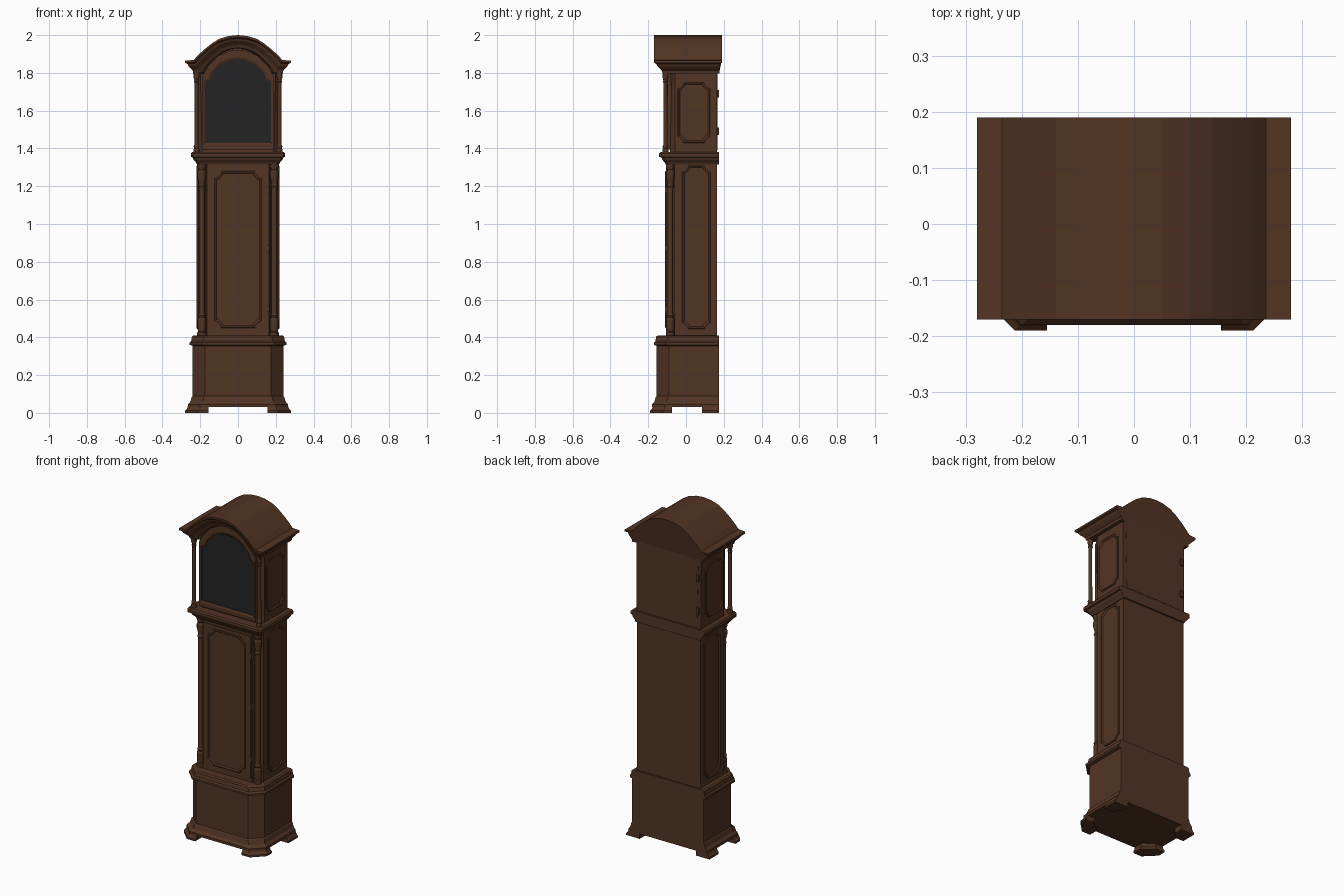
import bpy, bmesh, math

if "Cube" in bpy.data.objects:
    bpy.data.objects.remove(bpy.data.objects["Cube"])


def material(name, rgb):
    m = bpy.data.materials.new(name)
    m.diffuse_color = (*rgb, 1)
    m.use_nodes = True
    m.node_tree.nodes["Principled BSDF"].inputs["Base Color"].default_value = m.diffuse_color
    return m


WOOD = material("dark_brown_wood", (0.085, 0.035, 0.017))
GLASS = material("dark_grey_glass", (0.017, 0.017, 0.017))


def loft(name, rings, closed=True, caps=(True, True), extra=None, mat=WOOD):
    """Skin a list of equal-length point rings."""
    bm = bmesh.new()
    vs = [[bm.verts.new(p) for p in r] for r in rings]
    n = len(rings[0])
    for a, b in zip(vs, vs[1:]):
        for i in range(n if closed else n - 1):
            j = (i + 1) % n
            bm.faces.new((a[i], a[j], b[j], b[i]))
    if closed and caps[0]:
        bm.faces.new(vs[0])
    if closed and caps[1]:
        bm.faces.new(vs[-1])
    if extra:
        bm.faces.new([vs[k][i] for k, i in extra])
    bmesh.ops.remove_doubles(bm, verts=bm.verts, dist=1e-5)
    bmesh.ops.recalc_face_normals(bm, faces=bm.faces)
    me = bpy.data.meshes.new(name)
    bm.to_mesh(me)
    bm.free()
    me.materials.append(mat)
    ob = bpy.data.objects.new(name, me)
    bpy.context.collection.objects.link(ob)
    return ob


def plan(z, w, yf, yb, c):
    """Rectangular plan with chamfered front corners."""
    right = [(w, yb, z), (w, yf + c, z), (w - c, yf, z)]
    return right + [(-x, y, q) for x, y, q in reversed(right)]


def prism(name, pts, y0, y1, mat=WOOD):
    return loft(name, [[(x, y, z) for x, z in pts] for y in (y0, y1)], mat=mat)


def box(name, x0, x1, y0, y1, z0, z1):
    return prism(name, [(x0, z0), (x1, z0), (x1, z1), (x0, z1)], y0, y1)


def mirrored(half):
    """Right half outline, bottom to top centre, completed on the left."""
    return half + [(-x, z) for x, z in reversed(half) if x > 0]


def turned(name, x, y, profile, sides=12):
    rings = [[(x + r * math.cos(2 * math.pi * i / sides),
               y + r * math.sin(2 * math.pi * i / sides), z) for i in range(sides)]
             for r, z in profile]
    ob = loft(name, rings)
    for p in ob.data.polygons:
        p.use_smooth = len(p.vertices) == 4 and abs(p.normal.z) < 0.3
    return ob


def panel(name, place, u0, u1, v0, v1, c=0.03):
    """Raised moulded panel with scooped corners; place(u, v, depth) -> xyz."""
    cu, cv, hu, hv = (u0 + u1) / 2, (v0 + v1) / 2, (u1 - u0) / 2, (v1 - v0) / 2
    rings = []
    for inset, d in ((0, -0.002), (0, 0.004), (0.004, 0.007), (0.009, 0.005), (0.012, 0.001)):
        a, b = hu - inset, hv - inset
        q = [(a, b - c), (a - 0.3 * c, b - 0.85 * c), (a - 0.85 * c, b - 0.3 * c), (a - c, b)]
        pts = q + [(-x, y) for x, y in reversed(q)]
        pts += [(-x, -y) for x, y in pts]
        rings.append([place(cu + x, cv + y, d) for x, y in pts])
    return loft(name, rings)


# Plinth: skirt, box and top moulding
loft("base_skirt", [plan(z, w, yf, 0.175, 0.065) for z, w, yf in
                    ((0.03, 0.265, -0.18), (0.045, 0.265, -0.18), (0.06, 0.252, -0.167),
                     (0.085, 0.245, -0.16), (0.09, 0.24, -0.155))])
loft("base_box", [plan(z, 0.24, -0.155, 0.175, 0.065) for z in (0.085, 0.365)])
loft("base_moulding", [plan(z, w, yf, 0.175, 0.065) for z, w, yf in
                       ((0.355, 0.24, -0.155), (0.36, 0.256, -0.17), (0.372, 0.256, -0.17),
                        (0.38, 0.248, -0.162), (0.403, 0.244, -0.158), (0.41, 0.235, -0.15))])

# Waist (trunk) with rebated front corners for the columns
half = [(0.213, 0.165), (0.213, -0.06), (0.172, -0.06), (0.165, -0.1)]
outline = half + [(-x, y) for x, y in reversed(half)]
loft("waist_body", [[(x, y, z) for x, y in outline] for z in (0.40, 1.33)])
box("waist_door", -0.157, 0.157, -0.105, -0.098, 0.43, 1.30)
panel("waist_door_panel", lambda u, v, d: (u, -0.105 - d, v), -0.125, 0.125, 0.45, 1.28, 0.035)
for z in (0.55, 0.87, 1.18):
    box("waist_door_hinge", 0.155, 0.167, -0.111, -0.1, z - 0.015, z + 0.015)

# Moulding between waist and hood
loft("hood_seat_moulding", [plan(z, w, yf, 0.175, 0.012) for z, w, yf in
                            ((1.315, 0.217, -0.107), (1.325, 0.222, -0.112), (1.34, 0.235, -0.125),
                             (1.352, 0.24, -0.13), (1.355, 0.25, -0.142), (1.372, 0.25, -0.142),
                             (1.38, 0.243, -0.135))])

# Hood body
loft("hood_body", [plan(z, 0.217, -0.085, 0.165, 0.028) for z in (1.37, 1.83)])


def arch(w, drop):
    """Shouldered arch from left to right, scaled to half width w."""
    half_pts = [(0.28, 1.865), (0.235, 1.868), (0.21, 1.895), (0.175, 1.927), (0.14, 1.955),
                (0.10, 1.98), (0.05, 1.995)]
    s = w / 0.28
    pts = [(-x, z) for x, z in half_pts] + [(0, 2.0)] + list(reversed(half_pts))
    return [(x * s, z - drop) for x, z in pts]


prism("hood_tympanum", arch(0.20, 0.05) + [(0.19, 1.39), (-0.19, 1.39)], -0.086, 0.166)

# Arched roof and cornice, skinned from the back edge over the top and under the front
rings = [[(p[0], 0.19, p[1]) for p in [arch(0.28, 0)[0]] + arch(0.28, 0) + [arch(0.28, 0)[-1]]]]
for drop, w, yf, yb in ((0, 0.28, -0.17, 0.19), (0.012, 0.28, -0.17, 0.19),
                        (0.017, 0.268, -0.158, 0.178), (0.03, 0.262, -0.152, 0.178),
                        (0.045, 0.248, -0.136, 0.178), (0.052, 0.24, -0.13, 0.178),
                        (0.068, 0.237, -0.124, 0.178), (0.07, 0.19, -0.07, 0.16)):
    a = arch(w, drop)
    rings.append([(a[0][0], yb, a[0][1])] + [(x, yf, z) for x, z in a] + [(a[-1][0], yb, a[-1][1])])
n = len(rings[0])
back = [(0, i) for i in range(1, n - 1)] + [(k, n - 1) for k in range(2, 9)]
back += [(k, 0) for k in range(8, 1, -1)]
loft("arched_roof_cornice", rings, closed=False, extra=back)

# Hood door: arched frame, inner moulding and glass
outer = mirrored([(0.19, 1.395), (0.19, 1.78), (0.178, 1.80), (0.16, 1.835), (0.105, 1.89),
                  (0.045, 1.917), (0, 1.922)])
mid = mirrored([(0.183, 1.42), (0.183, 1.755), (0.158, 1.77), (0.148, 1.80), (0.095, 1.856),
                (0.042, 1.878), (0, 1.882)])
inner = mirrored([(0.175, 1.43), (0.175, 1.75), (0.15, 1.762), (0.14, 1.795), (0.09, 1.845),
                  (0.04, 1.867), (0, 1.871)])
loft("hood_door_frame", [[(x, y, z) for x, z in o] for o, y in
                         ((outer, -0.084), (outer, -0.105), (mid, -0.105), (mid, -0.109),
                          (inner, -0.104), (inner, -0.086))], caps=(False, False))
prism("hood_glass", inner, -0.097, -0.09, GLASS)

# Back hinges on the hood
for z in (1.49, 1.69):
    box("hood_back_hinge", -0.207, -0.188, 0.16, 0.174, z - 0.02, z + 0.02)

for s, side in ((1, "right"), (-1, "left")):
    # Side panels
    panel(f"waist_side_panel_{side}", lambda u, v, d: (s * (0.213 + d), u, v), -0.02, 0.13, 0.445, 1.31)
    panel(f"hood_side_panel_{side}", lambda u, v, d: (s * (0.217 + d), u, v), -0.045, 0.128, 1.43, 1.75)
    # Waist corner columns
    turned(f"waist_column_{side}", s * 0.192, -0.083,
           [(0.024, 0.40), (0.024, 0.425), (0.019, 0.43), (0.022, 0.445), (0.022, 0.495),
            (0.017, 0.505), (0.021, 0.515), (0.015, 0.525), (0.015, 1.19), (0.02, 1.2),
            (0.016, 1.21), (0.017, 1.225), (0.023, 1.25), (0.023, 1.275), (0.017, 1.285),
            (0.021, 1.295), (0.024, 1.305), (0.024, 1.325)])
    # Free-standing hood columns
    turned(f"hood_column_{side}", s * 0.22, -0.109,
           [(0.016, 1.375), (0.016, 1.395), (0.013, 1.4), (0.015, 1.41), (0.011, 1.42),
            (0.010, 1.745), (0.014, 1.755), (0.011, 1.762), (0.016, 1.78), (0.016, 1.805)])
    # Bracket feet
    front = [(0.155, -0.19), (0.212, -0.19), (0.28, -0.122), (0.28, -0.075), (0.225, -0.075), (0.155, -0.13)]
    rear = [(0.19, 0.175), (0.28, 0.175), (0.28, 0.085), (0.225, 0.085), (0.19, 0.12)]
    for label, pts in (("front", front), ("back", rear)):
        loft(f"{label}_foot_{side}",
             [[(s * (x - i if x > 0.2 else x), y + (i if y < -0.1 else 0), z) for x, y in pts]
              for z, i in ((0, 0), (0.012, 0), (0.02, 0.008), (0.033, 0.014))])
